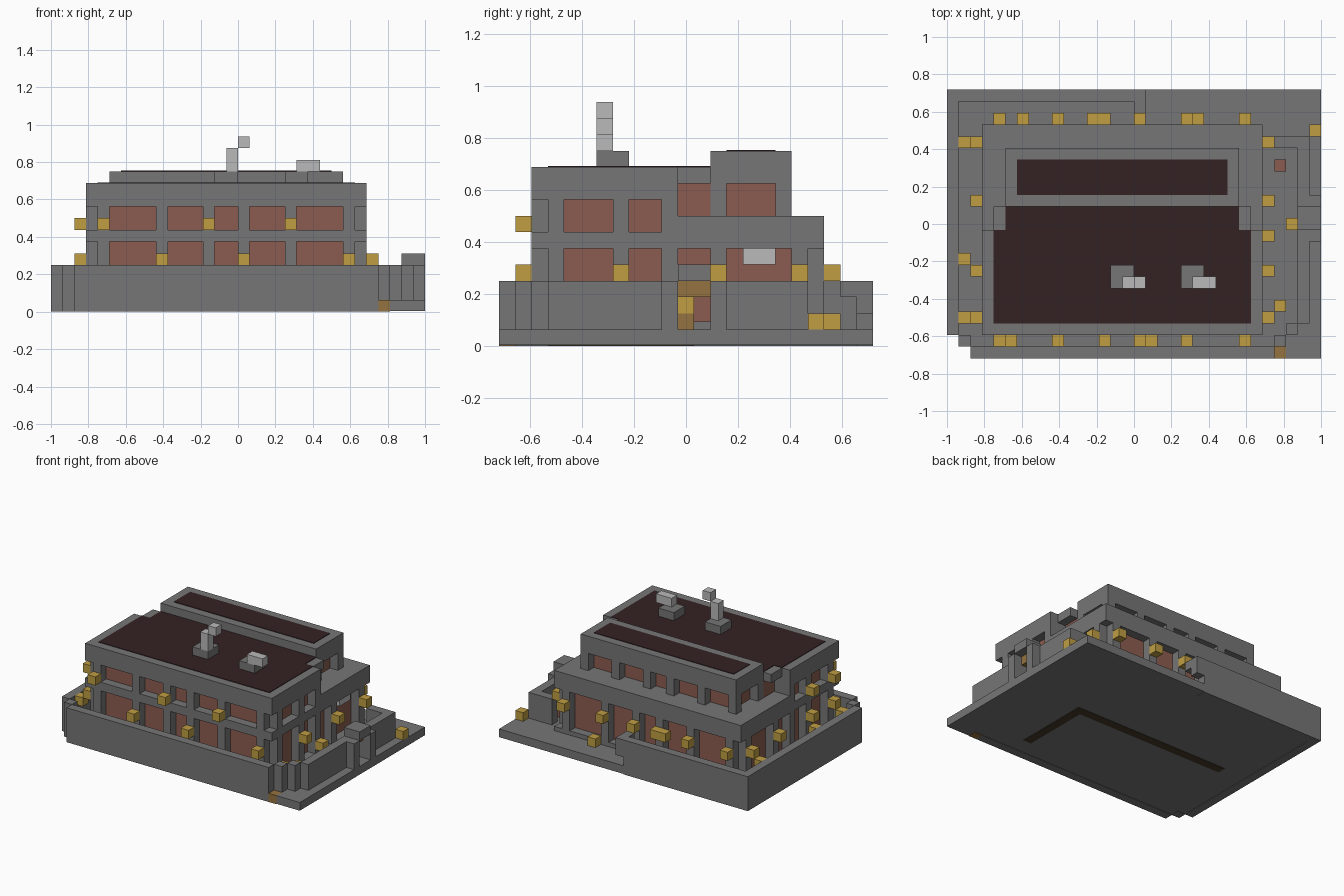
import bpy
import bmesh
from mathutils import Vector

default_cube = bpy.data.objects.get("Cube")
if default_cube:
    bpy.data.objects.remove(default_cube, do_unlink=True)

UNIT = 1 / 16                                # edge of one building block
ORIGIN = Vector((-1.0, -0.71875, 0.0))


def make_material(name, red, green, blue):
    mat = bpy.data.materials.new(name)
    mat.use_nodes = True
    colour = (red, green, blue, 1.0)
    mat.diffuse_color = colour
    mat.node_tree.nodes["Principled BSDF"].inputs["Base Color"].default_value = colour
    return mat


stone = make_material("grey stone", .18, .18, .18)
glass = make_material("dusky red glass", .26, .107, .08)
amber = make_material("amber lamp", .52, .34, .055)
dim = make_material("dim amber", .3, .17, .05)
tar = make_material("dark roof", .034, .015, .017)
pale = make_material("pale vent", .48, .49, .48)
earth = make_material("dark earth", .06, .045, .022)


def part(name, material, *boxes):
    """One object from boxes given as ((x, y, z) low, (x, y, z) high) in blocks."""
    bm = bmesh.new()
    for low, high in boxes:
        low, high = Vector(low), Vector(high)
        middle, size = (low + high) / 2, high - low
        made = bmesh.ops.create_cube(bm, size=1)
        for v in made["verts"]:
            v.co = ORIGIN + UNIT * (middle + v.co * size)
    mesh = bpy.data.meshes.new(name)
    bm.to_mesh(mesh)
    bm.free()
    mesh.materials.append(material)
    obj = bpy.data.objects.new(name, mesh)
    bpy.context.collection.objects.link(obj)
    return obj


def block(x, y, z):
    return (x, y, z), (x + 1, y + 1, z + 1)


def post(x, y, bottom, top):
    return (x, y, bottom), (x + 1, y + 1, top)


# Ground slab with a stepped corner, and the trench under it
LIP = .05
part("ground_slab", stone,
     ((0, 2, LIP), (32, 23, 1)), ((1, 1, LIP), (32, 2, 1)),
     ((2, 0, LIP), (28, 1, 1)), ((29, 0, LIP), (32, 1, 1)))
part("trench", earth, ((4, 11, 0), (24, 12, .5)), ((23, 3, 0), (24, 11, .5)))
part("corner_ground_lamp", dim, block(28, 0, 0))

# Yard walls
part("front_yard_wall", stone, ((2, 0, 0), (28, 1, 4)), post(1, 1, 0, 4),
     post(28, 1, 1, 4), post(29, 2, 1, 4))
part("side_yard_wall", stone, ((0, 2, 0), (1, 23, 4)))
part("back_yard_wall", stone, ((0, 22, 0), (16, 23, 4)))
part("back_wall_end", stone, ((16, 21, 3), (17, 23, 4)), ((16, 22, 2), (17, 23, 3)))
part("gate_side_wall", stone, ((30, 3, 1), (31, 10, 4)), ((30, 14, 1), (31, 19, 4)),
     ((28, 18, 1), (30, 19, 4)))

# Gate
part("gate_piers", stone, ((30, 10, 1), (32, 11, 4)), ((30, 13, 1), (32, 14, 4)))
part("gate_lintel", stone, ((30, 11, 4), (32, 13, 5)))
part("gate_glow", dim, ((30, 11, 3), (31, 13, 4)), block(29, 11, 1))
part("gate_lamp", amber, block(29, 11, 2))

# Recessed glazing behind the columns
part("ground_floor_glass", glass, ((4, 3, 1), (26, 19, 6)))
part("upper_floor_glass", glass, ((4, 3, 7), (26, 10.5, 9)))
part("penthouse_glass", glass, ((6, 13, 8), (24, 17, 10)), ((5, 11, 8), (25, 13, 10)))

# Plinth, floor bands and upper walls
part("plinth", stone, ((3, 2, 1), (27, 20, 1.5)))
part("front_floor_band", stone, ((3, 2, 6), (27, 11, 7)))
part("rear_wing_top", stone, ((3, 11, 6), (27, 20, 8)))
part("front_parapet", stone, ((3, 2, 9), (27, 11, 11)))
part("front_block_rear_wall", stone, ((3, 10, 7), (27, 11, 9)))
part("roof_link", stone, ((4, 11, 10), (26, 13, 11)))
part("penthouse_top", stone, ((5, 13, 10), (25, 18, 12)))

# Columns around each floor
columns_x = (4, 9, 13, 16, 20, 25)
side_front, side_back = (3, 7, 10), (13, 18)
part("ground_columns", stone,
     *[post(x, y, 1, 6) for x in columns_x for y in (2, 19)],
     *[post(x, y, 1, 6) for x in (3, 26) for y in side_front + side_back])
part("upper_columns", stone,
     *[post(x, 2, 7, 9) for x in columns_x],
     *[post(x, y, 7, 9) for x in (3, 26) for y in side_front])
part("penthouse_columns", stone,
     *[post(x, 17, 8, 10) for x in (5, 9, 13, 16, 20, 24)],
     *[post(x, 13, 8, 10) for x in (5, 24)])

# Dark roof surfaces
TOP = .06
part("front_roof", tar, ((4, 3, 10.5), (26, 11, 11 + TOP)),
     ((5, 11, 10.5), (25, 13, 11 + TOP)))
part("penthouse_roof", tar, ((6, 14, 11.5), (24, 17, 12 + TOP)))

# Roof vents and puffs
part("vent_bases", stone, *[((x, 6, 11), (x + 2, 8, 12)) for x in (14, 20)])
part("tall_vent", pale, post(15, 6, 12, 14), block(16, 6, 14))
part("low_vent", pale, ((21, 6, 12), (23, 7, 13)))
part("side_window_vent", pale, ((26, 15, 5), (26.6, 17, 6)))
part("yard_box", glass, block(28, 16, 1))

# Wall lamps, each row hung on one side
part("front_lamps", amber,
     *[block(x, 1, 7) for x in (4, 13, 20)],
     *[block(x, 1, 4) for x in (9, 16, 25)],
     *[block(x, 1, 2) for x in (5, 17)])
part("back_lamps", amber,
     *[block(x, 20, 4) for x in (4, 9, 12, 13, 16, 20, 25)],
     *[block(x, 20, 1) for x in (6, 21)])
part("far_side_lamps", amber,
     *[block(2, y, 4) for y in (3, 7, 13, 18)],
     *[block(2, y, 7) for y in (3, 7)],
     *[block(1, y, 3) for y in (3, 8, 18)])
part("gate_side_lamps", amber,
     *[block(27, y, 4) for y in (7, 13, 18)],
     *[block(27, y, 2) for y in (3, 10)], block(28, 4, 2))
part("yard_corner_lamp", amber, block(31, 19, 1))
